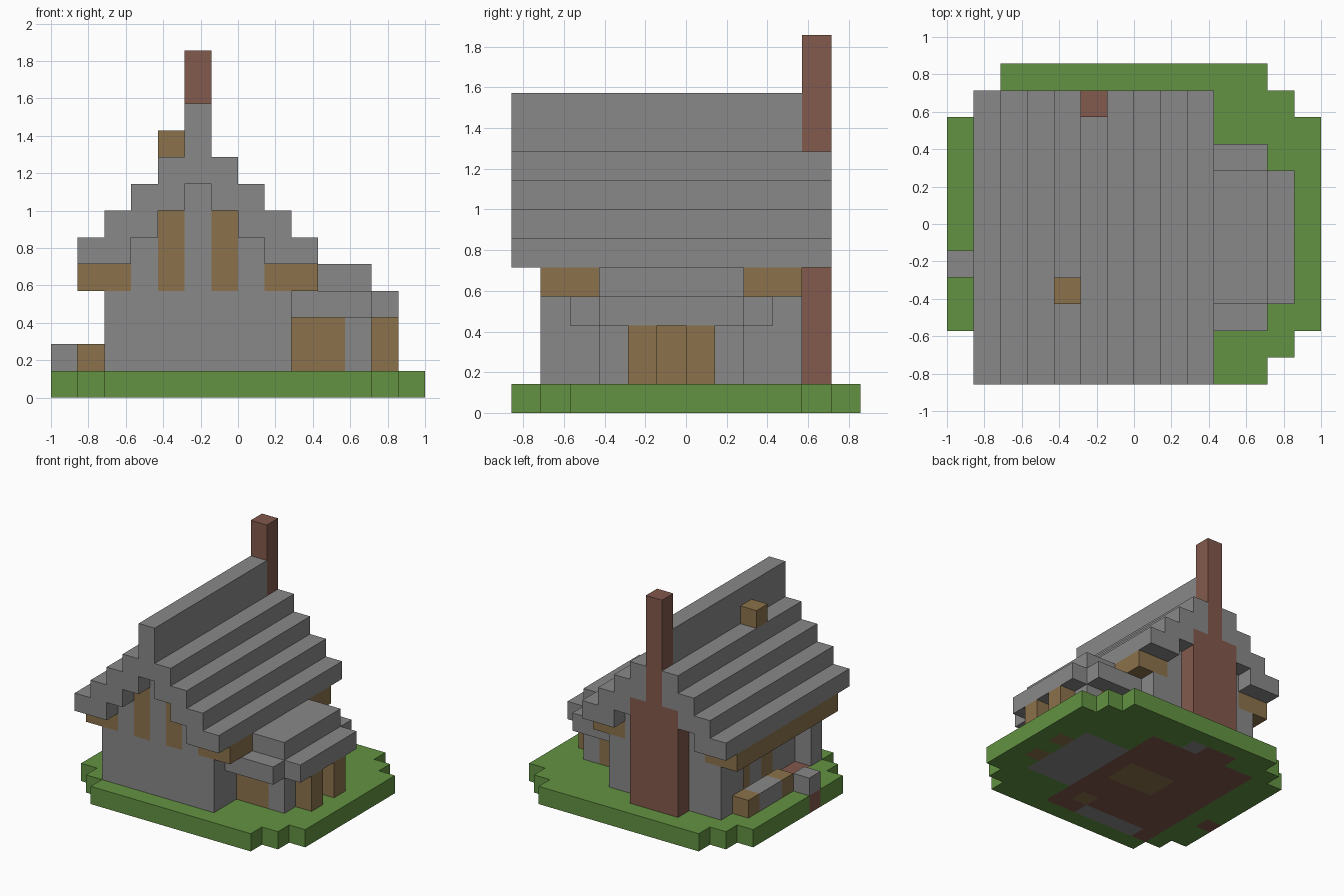
import bpy, bmesh
from mathutils import Vector

if "Cube" in bpy.data.objects:
    bpy.data.objects.remove(bpy.data.objects["Cube"], do_unlink=True)

U = 1 / 7  # size of one block


def material(name, rgb):
    m = bpy.data.materials.new(name)
    m.use_nodes = True
    m.diffuse_color = (*rgb, 1)
    m.node_tree.nodes["Principled BSDF"].inputs["Base Color"].default_value = (*rgb, 1)
    return m


STONE, WOOD, GRASS, BRICK = range(4)
PALETTE = [material("stone grey", (0.25, 0.25, 0.25)),
           material("wood brown", (0.26, 0.17, 0.07)),
           material("grass green", (0.125, 0.29, 0.055)),
           material("brick red", (0.225, 0.1, 0.072))]


def build(name, boxes):
    """Fill block ranges (x, y, z, colour); later ones replace earlier, None carves."""
    cells = {}
    for xs, ys, zs, colour in boxes:
        for x in range(*xs):
            for y in range(*ys):
                for z in range(*zs):
                    if colour is None:
                        cells.pop((x, y, z), None)
                    else:
                        cells[x, y, z] = colour
    bm = bmesh.new()
    for cell, colour in cells.items():
        centre = Vector(cell) + Vector((0.5, 0.5, 0.5))
        for axis in range(3):
            for side in (-1, 1):
                n = Vector((0, 0, 0))
                n[axis] = side
                if tuple(int(c + d) for c, d in zip(cell, n)) in cells:
                    continue
                a = Vector((0, 0, 0))
                a[(axis + 1) % 3] = 0.5
                b = n.cross(a)
                mid = centre + n / 2
                corners = (mid - a - b, mid + a - b, mid + a + b, mid - a + b)
                face = bm.faces.new([bm.verts.new(p * U) for p in corners])
                face.material_index = colour
    # Weld the blocks and merge flat regions of one colour
    bmesh.ops.remove_doubles(bm, verts=bm.verts, dist=0.001)
    bmesh.ops.dissolve_limit(bm, angle_limit=0.01, verts=bm.verts, edges=bm.edges,
                             delimit={'MATERIAL'})
    mesh = bpy.data.meshes.new(name)
    bm.to_mesh(mesh)
    bm.free()
    for m in PALETTE:
        mesh.materials.append(m)
    obj = bpy.data.objects.new(name, mesh)
    bpy.context.collection.objects.link(obj)


# Ground with stepped corners and foundation blocks
low = (0, 1)
build("ground", [
    ((-7, 7), (-4, 4), low, GRASS),
    ((-6, 6), (-5, 5), low, GRASS),
    ((-5, 5), (-6, 6), low, GRASS),
    ((-5, 2), (-5, 4), low, BRICK),
    ((-3, 0), (4, 5), low, BRICK),
    ((-7, -6), (-2, -1), low, BRICK),
    ((2, 5), (-3, 2), low, STONE),
    ((-4, 0), (-5, -4), low, STONE),
    ((-1, 0), (4, 5), low, STONE),
    ((-2, 1), (-1, 1), low, WOOD),
    ((0, 1), (-4, -3), low, WOOD),
    ((5, 6), (-2, -1), low, WOOD),
    ((5, 6), (0, 1), low, WOOD)])

# House walls with stepped gables, side recess, timber windows and eave beams
house = [((-5 + i, 2 - i), (-5, 4), (1, 5 + i), STONE) for i in range(4)]
house += [((-5, -4), (-4, 2), (1, 4), None),
          ((-4, -3), (0, 1), (1, 4), WOOD),
          ((-4, -3), (-2, -1), (1, 4), WOOD)]
for x in (-3, -1):
    house.append(((x, x + 1), (-5, -4), (4, 7), WOOD))
for x in (-6, 1):
    house.append(((x, x + 2), (-5, 4), (4, 5), WOOD))
build("house_walls", house)

# Stepped roof: mirrored pairs of courses around the ridge
roof = [((-2, -1), (-6, 5), (8, 11), STONE)]
for i, (bottom, top) in enumerate([(5, 6), (5, 7), (6, 8), (7, 9)]):
    for x in (-6 + i, 2 - i):
        roof.append(((x, x + 1), (-6, 5), (bottom, top), STONE))
roof.append(((-2, -1), (4, 5), (8, 11), None))
build("roof", roof)
build("roof_block", [((-3, -2), (-3, -2), (9, 10), WOOD)])

# Chimney with a wide base
build("chimney", [((-3, 0), (4, 5), (1, 7), BRICK),
                  ((-2, -1), (4, 5), (7, 13), BRICK)])

# Side porch
build("porch_walls", [((2, 4), (-3, 2), (1, 3), WOOD),
                      ((4, 5), (-3, -2), (1, 3), STONE),
                      ((4, 5), (1, 2), (1, 3), STONE)])
build("porch_roof", [((2, 5), (-4, 3), (3, 4), STONE),
                     ((5, 6), (-3, 2), (3, 4), STONE),
                     ((3, 5), (-3, 2), (4, 5), STONE)])
for label, y in (("front", -2), ("back", 0)):
    build(label + "_porch_post", [((5, 6), (y, y + 1), (1, 3), WOOD)])

# Bench and stone block on the other side
build("bench", [((-6, -5), (-1, 3), (1, 2), WOOD),
                ((-6, -5), (0, 2), (1, 2), STONE)])
build("stone_block", [((-7, -6), (-2, -1), (1, 2), STONE)])
